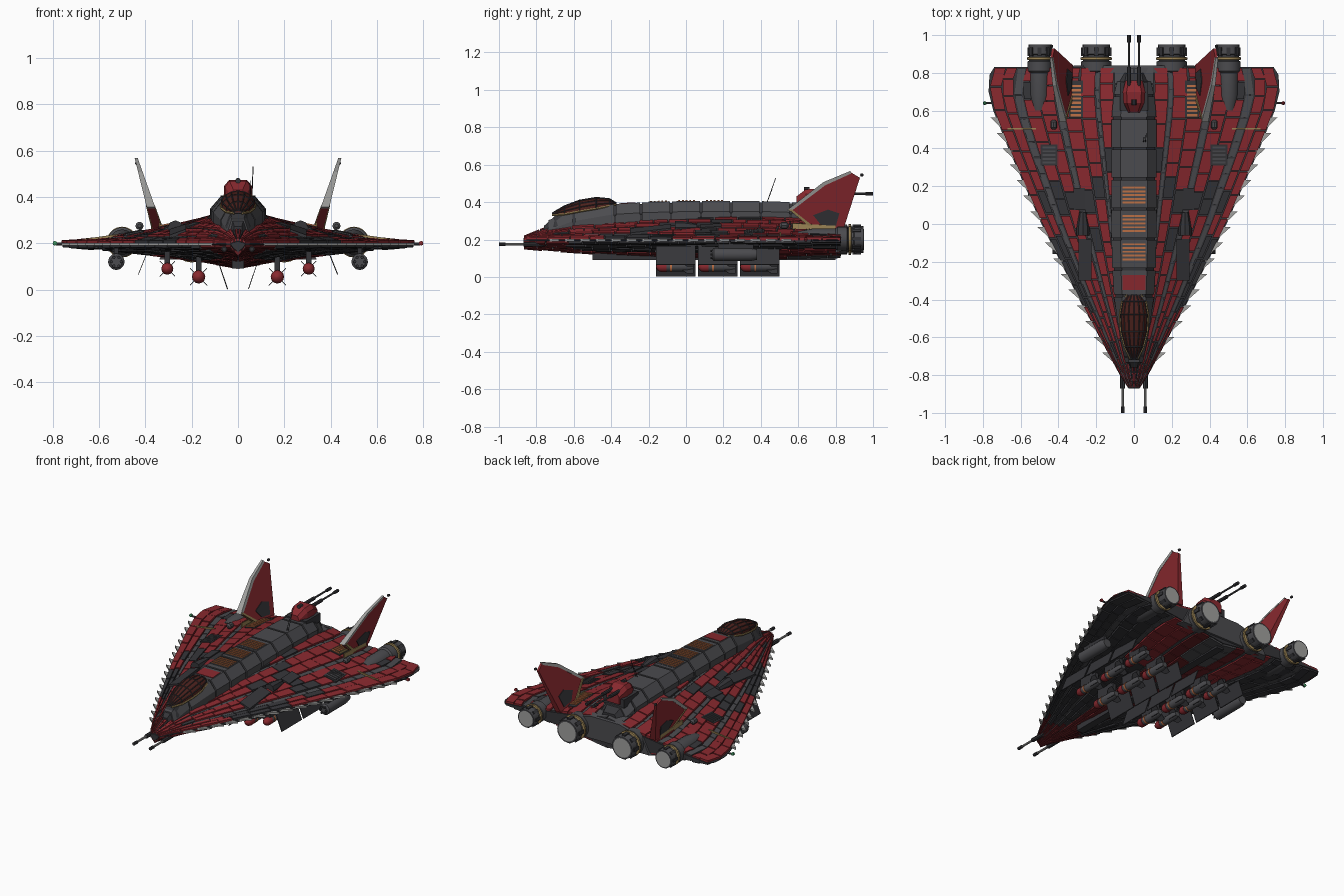
import bpy, bmesh, math, random
from mathutils import Vector, Matrix

if "Cube" in bpy.data.objects:
    bpy.data.objects.remove(bpy.data.objects["Cube"])
random.seed(4)

def mat(name, r, g, b):
    m = bpy.data.materials.new(name)
    m.diffuse_color = (r, g, b, 1)
    m.use_nodes = True
    m.node_tree.nodes["Principled BSDF"].inputs["Base Color"].default_value = m.diffuse_color
    return m
RED, DRED = mat("red", .25, .022, .028), mat("deep_red", .13, .014, .017)
DARK, GREY = mat("dark", .035, .035, .04), mat("grey", .07, .07, .077)
LIGHT, GOLD = mat("light", .35, .35, .34), mat("gold", .33, .23, .09)
ORANGE, GLASS, GREEN = mat("orange", .5, .16, .06), mat("glass", .07, .015, .012), mat("green", .05, .3, .12)

def make(name, verts, faces, m):
    me = bpy.data.meshes.new(name)
    me.from_pydata([tuple(v) for v in verts], [], faces)
    bm = bmesh.new()
    bm.from_mesh(me)
    bmesh.ops.recalc_face_normals(bm, faces=bm.faces)
    bm.to_mesh(me)
    bm.free()
    me.materials.append(m)
    ob = bpy.data.objects.new(name, me)
    bpy.context.collection.objects.link(ob)
    return ob

def loft(name, rings, m):
    n, k = len(rings[0]), len(rings)
    f = [(i*n+j, i*n+(j+1) % n, (i+1)*n+(j+1) % n, (i+1)*n+j) for i in range(k-1) for j in range(n)]
    f += [tuple(range(n)), tuple(range((k-1)*n, k*n))]
    return make(name, [p for r in rings for p in r], f, m)

def blocks(name, pairs, m):
    """many prisms in one object, each a (lower, upper) pair of point loops"""
    v, f = [], []
    for lo, hi in pairs:
        o, n = len(v), len(lo)
        v += list(lo) + list(hi)
        f += [tuple(range(o, o+n)), tuple(range(o+n, o+2*n))]
        f += [(o+j, o+(j+1) % n, o+n+(j+1) % n, o+n+j) for j in range(n)]
    return make(name, v, f, m)

def box(x0, x1, y0, y1, z0, z1):
    q = [(x0, y0), (x1, y0), (x1, y1), (x0, y1)]
    return [(x, y, z0) for x, y in q], [(x, y, z1) for x, y in q]

def lathe(name, prof, x, z, m, n=16):
    """profile of (radius, y) turned about a line along y"""
    ob = loft(name, [[(x+r*math.cos(2*math.pi*i/n), y, z+r*math.sin(2*math.pi*i/n)) for i in range(n)] for r, y in prof], m)
    for p in ob.data.polygons:
        p.use_smooth = len(p.vertices) == 4
    ob.data.set_sharp_from_angle(angle=math.radians(35))
    return ob

def rod(name, a, b, r, m, n=8):
    a, b = Vector(a), Vector(b)
    q = (b-a).to_track_quat('Z', 'Y')
    c = [q @ Vector((r*math.cos(6.2832*i/n), r*math.sin(6.2832*i/n), 0)) for i in range(n)]
    return loft(name, [[a+p for p in c], [b+p for p in c]], m)

def interp(t, y):
    y = min(max(y, t[0][0]), t[-1][0])
    for (a, p), (b, q) in zip(t, t[1:]):
        if y <= b:
            return p+(q-p)*(y-a)/(b-a)

# hull shape: half width, crest height and keel height along y
W = [(-.87, .03), (-.8, .075), (-.4, .29), (0, .49), (.4, .665), (.6, .745), (.7, .77), (.79, .765), (.83, .74)]
TOP = [(-.87, .215), (-.75, .265), (-.6, .305), (-.3, .335), (0, .35), (.4, .35), (.6, .335), (.83, .295)]
KEEL = [(-.87, .155), (-.6, .13), (-.2, .112), (.4, .095), (.83, .105)]

def surf(u, y, up, off=0.0):
    e = interp([(-.87, .75), (-.2, 1.15), (.3, 1.3)], y)
    f = (1-min(abs(u), 1))**e
    edge = .205 if up else .187
    z = edge+((interp(TOP, y) if up else interp(KEEL, y))-edge)*f
    return Vector((u*interp(W, y), y, z+(off if up else -off)))

def top_z(x, y):
    return surf(x/interp(W, y), y, True).z

us = [i/10-1 for i in range(21)]
ys = [-.87, -.84, -.8]+[-.7+.1*i for i in range(15)]+[.74, .79, .83]
loft("hull_core", [[surf(u, y, True, -.007) for u in us]+[surf(u, y, False, -.007) for u in us[::-1]] for y in ys], DARK)

# armour plates, radiating columns mirrored left and right
cols = [0, .14, .24, .27, .38, .5, .55, .66, .77, .83, .91, .995]
plates = {k: [] for k in ("red", "deep_red", "dark", "grey")}
for up in (True, False):
    for u0, u1 in zip(cols, cols[1:]):
        strip = u1-u0 < .061 and u0 < .8
        y = -.868
        while y < .82:
            y1 = y+random.uniform(.07, .13)
            y1 = .828 if y1 > .78 else y1
            c, a = (y+y1)/2, (u0+u1)/2
            if strip or (u0 < .14 and c > .58):
                key = "grey"
            elif not up:
                key = "deep_red" if a < .25 or c < -.6 else "red" if a < .5 and c > .3 else "dark"
            elif (.08 < c < .2 and .2 < a < .92) or (a > .77 and -.38 < c < -.08) or random.random() < .05:
                key = "dark"
            else:
                key = "red"
            h = (.001 if strip else random.uniform(.003, .008))
            g = min(.003/interp(W, c), (u1-u0)*.12)
            for s in (-1, 1):
                q = [(u0+g, y+.003), (u1-g, y+.003), (u1-g, y1-.003), (u0+g, y1-.003)]
                plates[key].append(([surf(s*u, v, up, -.012) for u, v in q], [surf(s*u, v, up, h) for u, v in q]))
            y = y1
for k, m in (("red", RED), ("deep_red", DRED), ("dark", DARK), ("grey", GREY)):
    blocks("hull_plates_"+k, plates[k], m)

# barbs along the leading edges
barbs = []
for s in (-1, 1):
    for i in range(16):
        y = -.68+.083*i
        q = [(interp(W, y)-.02, y), (interp(W, y)+.03, y), (interp(W, y-.055)-.005, y-.055)]
        barbs.append(([(s*x, v, .19) for x, v in q], [(s*x, v, .202) for x, v in q]))
blocks("edge_barbs", barbs, LIGHT)

# dorsal spine: core and raised segments
SP = [(-.76, .275, .03), (-.7, .33, .055), (-.4, .384, .1), (-.2, .395, .112), (0, .4, .115), (.5, .4, .115), (.62, .39, .112), (.7, .38, .1), (.8, .32, .07)]
SZ, SW = [(a, b) for a, b, c in SP], [(a, c) for a, b, c in SP]
def section(y, d=0.0):
    z, w = interp(SZ, y)+d, interp(SW, y)+d
    return [(-w, y, .25), (-w, y, z-.055), (-w*.6, y, z), (w*.6, y, z), (w, y, z-.055), (w, y, .25)]
loft("spine_core", [section(y, -.003) for y, z, w in SP], DARK)
cuts = [-.74, -.6, -.38, -.24, -.08, .08, .24, .4, .56, .68, .76]
blocks("spine_segments", [(section(a+.006, .005), section(b-.006, .005)) for a, b in zip(cuts, cuts[1:])], GREY)
def spine_pad(y0, y1, w, h):
    q = [(-w, y0), (w, y0), (w, y1), (-w, y1)]
    return [(x, y, interp(SZ, y)-.01) for x, y in q], [(x, y, interp(SZ, y)+h) for x, y in q]
blocks("spine_red_panel", [spine_pad(-.35, -.27, .06, .008)], RED)
vents = (-.2, -.05, .1)
blocks("spine_vent_trays", [spine_pad(v, v+.11, .068, .007) for v in vents], GREY)
blocks("spine_vent_slats", [spine_pad(v+.008+.02*i, v+.018+.02*i, .062, .011) for v in vents for i in range(5)], ORANGE)

# cockpit canopy with framing
CAN = [(-.715, .018, .33, .342), (-.65, .05, .335, .38), (-.57, .07, .35, .41), (-.48, .075, .365, .425), (-.41, .062, .38, .418), (-.375, .035, .385, .398)]
rings = [[(w*math.cos(math.pi*i/8), y, zb+(zt-zb)*math.sin(math.pi*i/8)) for i in range(9)] for y, w, zb, zt in CAN]
loft("canopy_glass", rings, GLASS)
frame = loft("canopy_frame", rings, DARK)
wire = frame.modifiers.new("wire", 'WIREFRAME')
wire.thickness = .006
for s in (-1, 1):
    for a, b in zip(CAN, CAN[1:]):
        rod("canopy_rim", (s*a[1], a[0], a[2]), (s*b[1], b[0], b[2]), .006, GOLD, 6)

# tail turret
def tring(y, w, z):
    return [(-w, y, .37), (-w, y, z-.025), (-w*.65, y, z), (w*.65, y, z), (w, y, z-.025), (w, y, .37)]
loft("turret_body", [tring(.59, .03, .43), tring(.64, .056, .468), tring(.7, .06, .472), tring(.76, .045, .44)], RED)
blocks("turret_base", [box(-.075, .075, .6, .75, .35, .405)], DARK)
lathe("turret_sight", [(.012, .63), (.012, .66)], 0, .47, DARK, 8)

def patch(x0, x1, y0, y1, h):
    q = [(x0, y0), (x1, y0), (x1, y1), (x0, y1)]
    return [(x, y, top_z(x, y)-.02) for x, y in q], [(x, y, top_z(x, y)+h) for x, y in q]
pads, slats, grilles, gold = [], [], [], []
for s in (-1, 1):
    # turret barrels and nose guns
    rod("turret_barrel", (s*.027, .72, .445), (s*.027, .97, .445), .006, GREY)
    rod("turret_barrel_sleeve", (s*.027, .72, .445), (s*.027, .83, .445), .011, DARK)
    rod("turret_muzzle", (s*.027, .96, .445), (s*.027, 1, .445), .01, DARK)
    rod("nose_gun_barrel", (s*.06, -.97, .175), (s*.06, -.75, .175), .007, LIGHT)
    rod("nose_gun_sleeve", (s*.06, -.87, .175), (s*.06, -.74, .175), .013, DARK)
    rod("nose_gun_muzzle", (s*.06, -1, .175), (s*.06, -.965, .175), .01, DARK)
    # surface details of the upper hull
    pads += [patch(s*.225, s*.295, -.3, -.08, .016), patch(s*.26, s*.32, .075, .19, .014), patch(s*.405, s*.495, .31, .42, .009)]
    pads += [patch(s*.27, s*.345, .56, .76, .009)]
    slats += [patch(s*.28, s*.335, .57+.022*i, .582+.022*i, .014) for i in range(8)]
    grilles += [patch(s*.415, s*.485, .32+.02*i, .33+.02*i, .014) for i in range(5)]
    gold += [patch(s*.52, s*.67, .5, .508, .01), patch(s*.37, s*.376, .57, .8, .03), patch(s*.335, s*.34, .57, .82, .025)]
    lathe("hull_intake", [(.02, -.06), (.034, -.06), (.034, -.02), (.02, .06)], s*.27, .265, DARK, 8)
    lathe("hull_sensor", [(.008, .5), (.018, .51), (.018, .54), (.008, .55)], s*.425, .275, GREY, 8)
    # wing tip lights
    rod("tip_stalk", (s*.75, .64, .197), (s*.785, .64, .197), .006, GREY)
    lathe("tip_light", [(.002, .63), (.01, .634), (.01, .646), (.002, .65)], s*.79, .2, RED if s > 0 else GREEN, 8)
    # canted tail fins
    def fin(pts, t):
        lo, hi = [], []
        for y, z in pts:
            x, k = .35+(z-.27)*.3, t*(1-(z-.27)*2.4)
            lo.append((s*(x-k), y, z))
            hi.append((s*(x+k), y, z))
        return lo, hi
    blocks("tail_fin", [fin([(.55, .36), (.74, .5), (.88, .56), (.93, .53), (.84, .25), (.68, .25)], .02)], RED)
    blocks("fin_leading_edge", [fin([(.54, .357), (.735, .507), (.88, .567), (.882, .552), (.745, .49), (.56, .35)], .023)], LIGHT)
    blocks("fin_panel", [fin([(.68, .33), (.76, .36), (.82, .34), (.8, .27), (.72, .28)], .0245)], DARK)
    blocks("fin_root_trim", [fin([(.55, .36), (.565, .362), (.695, .26), (.68, .25)], .025)], GOLD)
    lathe("fin_tip_light", [(.002, .93), (.008, .935), (.008, .947), (.002, .95)], s*.437, .545, DARK, 8)
    # engines
    for x, z, r in ((.5, .205, .064), (.2, .2, .08)):
        lathe("engine_housing", [(r*.6, .6), (r*.85, .68), (r*.85, .8), (r, .81), (r, .86), (r*.86, .865), (r*.86, .895),
              (r*.95, .9), (r*.9, .95), (r*.75, .95), (r*.65, .88)], s*x, z, GREY, 20)
        lathe("engine_gold_ring", [(r*.9, .868), (r*1.04, .87), (r*1.04, .882), (r*.9, .884)], s*x, z, GOLD, 20)
        lathe("engine_liner", [(r*.78, .953), (r*.78, .951), (r*.7, .951), (r*.6, .9), (r*.1, .9)][1:], s*x, z, LIGHT, 20)
        lathe("engine_glow", [(r*.58, .895), (r*.58, .91), (r*.35, .91), (r*.15, .93)], s*x, z, ORANGE, 20)
        blocks("engine_lugs", [([(s*x+r*q*math.cos(a+d), y, z+r*q*math.sin(a+d)) for q, d in ((.8, -.15), (1.02, -.15), (1.02, .15), (.8, .15))])
               and tuple([(s*x+r*q*math.cos(a+d), y, z+r*q*math.sin(a+d)) for q, d in ((.8, -.15), (1.02, -.15), (1.02, .15), (.8, .15))] for y in (.89, .935))
               for a in [math.pi*i/4 for i in range(8)]], DARK)
    # outer weapon pods
    lathe("gun_pod", [(.025, .14), (.036, .15), (.036, .34), (.028, .38)], s*.525, .12, GREY, 12)
    for i in range(6):
        a = i*math.pi/3
        lathe("pod_tube", [(.007, .13), (.007, .15)], s*.525+.021*math.cos(a), .12+.021*math.sin(a), DARK, 6)
    blocks("gun_pod_pylon", [box(s*.515, s*.535, .17, .36, .14, .19)], DARK)
    # underslung missiles in three rows, with open bay doors
    for y in (-.16, .065, .29):
        for x, z, r in ((.17, .055, .029), (.305, .09, .026)):
            lathe("missile_nose", [(.003, y), (r*.6, y+.006), (r*.9, y+.018), (r, y+.032), (r, y+.055)], s*x, z, RED, 12)
            lathe("missile_body", [(r*.9, y+.055), (r*.9, y+.17), (r*.6, y+.2)], s*x, z, GREY, 12)
            lathe("missile_band", [(r, y+.075), (r, y+.085)], s*x, z, ORANGE, 12)
            fins = []
            for a in (.785, 2.356, 3.927, 5.498):
                d, n = Vector((math.cos(a), 0, math.sin(a))), Vector((-math.sin(a), 0, math.cos(a)))*.0015
                q = [Vector((s*x, v, z))+d*k for v, k in ((y+.13, r*.5), (y+.165, r*1.8), (y+.2, r*1.8), (y+.2, r*.5))]
                fins.append(([p-n for p in q], [p+n for p in q]))
            blocks("missile_fins", fins, DARK)
            blocks("missile_pylon", [box(s*x-.012, s*x+.012, y+.04, y+.18, z+.015, .165)], DARK)
        for (xa, za), (xb, zb) in (((.045, .002), (.085, .12)), ((.43, .065), (.39, .165))):
            q = [(s*xa, y, za), (s*xa, y+.21, za), (s*xb, y+.21, zb), (s*xb, y, zb)]
            blocks("bay_door", [([(p[0]-.002, p[1], p[2]-.001) for p in q], [(p[0]+.002, p[1], p[2]+.001) for p in q])], DARK)
blocks("upper_pads", pads, DARK)
blocks("upper_vent_slats", slats, ORANGE)
blocks("upper_grilles", grilles, GREY)
blocks("gold_trim", gold, GOLD)

# stern wall, keel rib and antennas
blocks("stern_wall", [([(-.34, .8, .13), (.34, .8, .13), (.28, .8, .245), (.1, .8, .295), (-.1, .8, .295), (-.28, .8, .245)],
       [(-.32, .84, .14), (.32, .84, .14), (.27, .84, .24), (.1, .84, .285), (-.1, .84, .285), (-.27, .84, .24)])], GREY)
blocks("keel_rib", [box(-.025, .025, -.5, .8, .09, .13)], DARK)
rod("antenna_tall", (.06, .43, .39), (.065, .48, .53), .002, DARK, 6)
rod("antenna_short", (.05, .43, .39), (.053, .46, .47), .002, DARK, 6)
